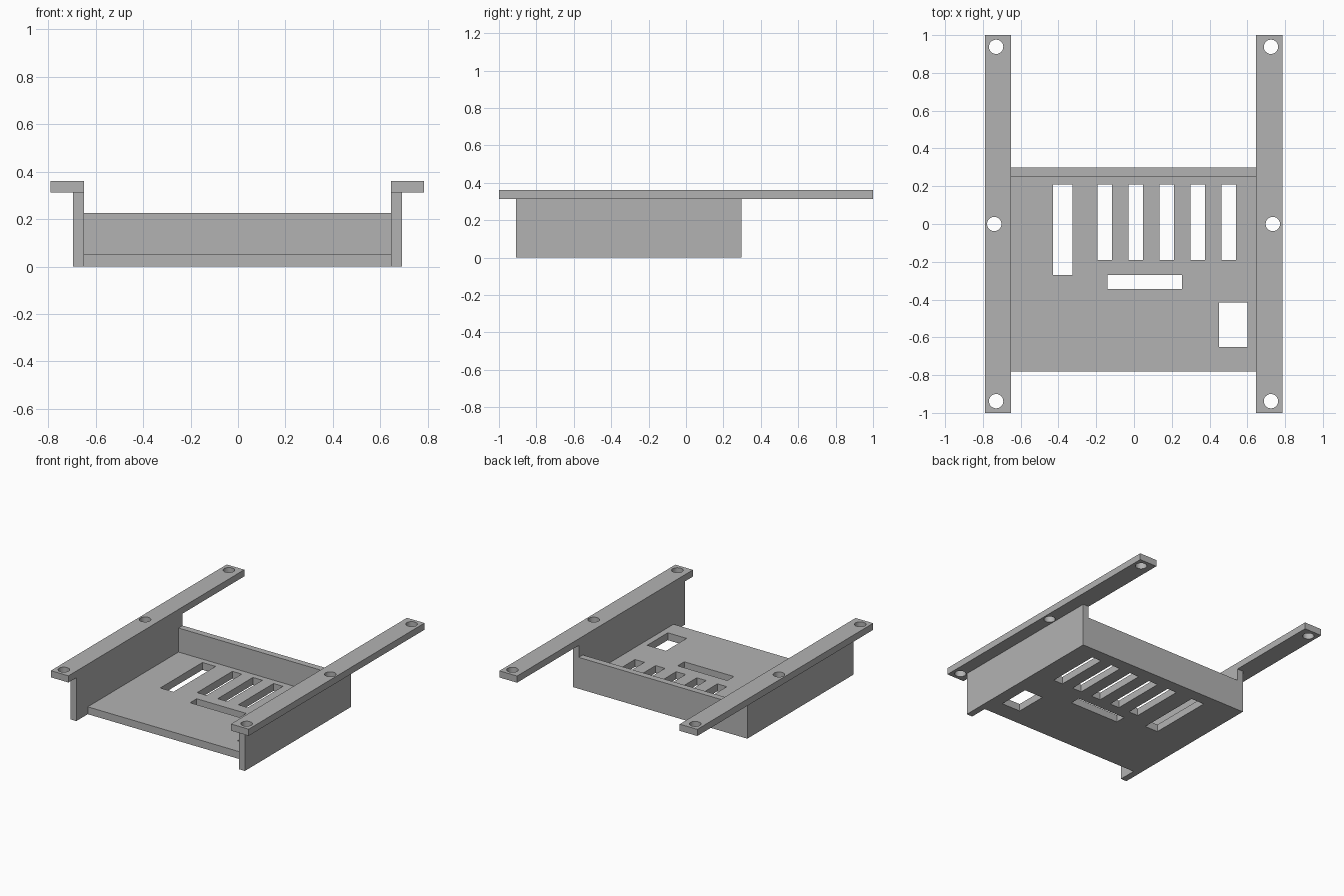
import bpy, bmesh

if "Cube" in bpy.data.objects:
    bpy.data.objects.remove(bpy.data.objects["Cube"])

grey = bpy.data.materials.new("plain grey")
grey.diffuse_color = (0.45, 0.45, 0.45, 1)
grey.use_nodes = True
grey.node_tree.nodes["Principled BSDF"].inputs["Base Color"].default_value = grey.diffuse_color


def finish(name, bm):
    mesh = bpy.data.meshes.new(name)
    bm.to_mesh(mesh)
    bm.free()
    mesh.materials.append(grey)
    obj = bpy.data.objects.new(name, mesh)
    bpy.context.collection.objects.link(obj)
    return obj


def add_box(bm, x, y, z):
    verts = bmesh.ops.create_cube(bm, size=1)["verts"]
    for v in verts:
        for i, (lo, hi) in enumerate((x, y, z)):
            v.co[i] = lo if v.co[i] < 0 else hi


def box(name, x, y, z):
    bm = bmesh.new()
    add_box(bm, x, y, z)
    return finish(name, bm)


def cut(obj, cutter):
    mod = obj.modifiers.new("openings", 'BOOLEAN')
    mod.operation = 'DIFFERENCE'
    mod.solver = 'EXACT'
    mod.object = cutter
    cutter.hide_render = True
    cutter.hide_set(True)


# Tray floor with its ventilation slots
floor = box("tray_floor", (-0.65, 0.645), (-0.78, 0.252), (0, 0.053))
openings = [((-0.43, -0.325), (-0.27, 0.21)),   # long slot
            ((-0.14, 0.255), (-0.345, -0.27)),  # cross slot
            ((0.45, 0.60), (-0.65, -0.415))]    # window
openings += [((-0.192 + i * 0.164, -0.117 + i * 0.164), (-0.19, 0.21)) for i in range(5)]
bm = bmesh.new()
for x, y in openings:
    add_box(bm, x, y, (-0.1, 0.2))
cut(floor, finish("slot_cutter", bm))

# Low back wall
box("back_wall", (-0.65, 0.645), (0.252, 0.298), (0, 0.226))

# Side walls and the mounting rails on top of them
for side, wall_x, rail_x, end_x, mid_x in (
        ("left", (-0.697, -0.65), (-0.79, -0.65), -0.73, -0.74),
        ("right", (0.645, 0.692), (0.645, 0.785), 0.725, 0.735)):
    box(side + "_wall", wall_x, (-0.91, 0.298), (0, 0.312))
    rail = box(side + "_rail", rail_x, (-1, 1), (0.312, 0.36))
    # Screw holes
    bm = bmesh.new()
    for x, y in ((end_x, -0.938), (mid_x, 0), (end_x, 0.938)):
        new = bmesh.ops.create_cone(bm, cap_ends=True, segments=32,
                                    radius1=0.038, radius2=0.038, depth=0.3)["verts"]
        bmesh.ops.translate(bm, verts=new, vec=(x, y, 0.336))
    cut(rail, finish(side + "_hole_cutter", bm))
